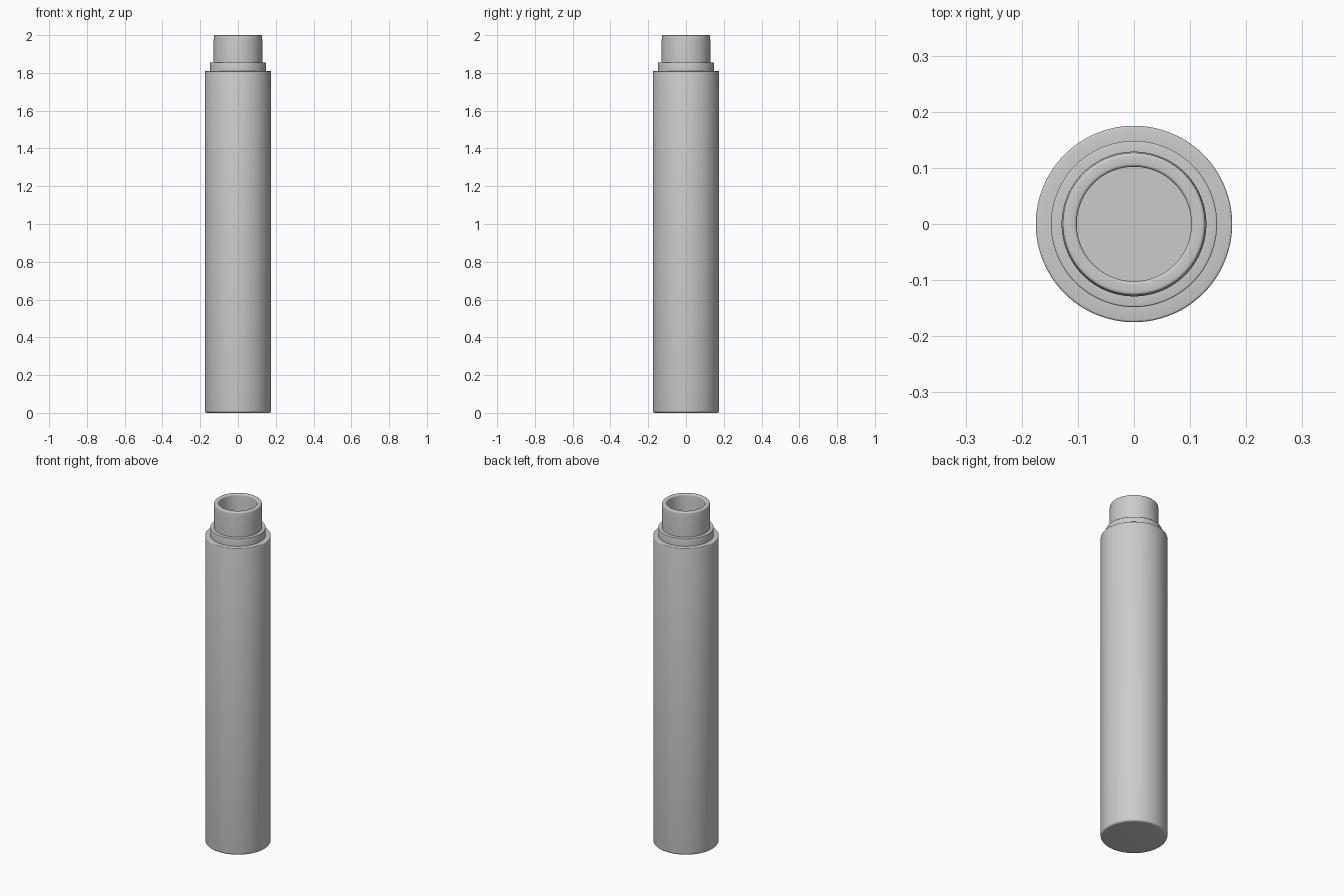
import bpy
import math

cube = bpy.data.objects.get("Cube")
if cube:
    bpy.data.objects.remove(cube, do_unlink=True)

SEGMENTS = 96


def make_material(name, color):
    mat = bpy.data.materials.new(name)
    mat.use_nodes = True
    mat.diffuse_color = color
    mat.node_tree.nodes["Principled BSDF"].inputs["Base Color"].default_value = color
    return mat


def lathe(name, profile, mat):
    """Revolve a (radius, height) profile about z; zero radius closes an end."""
    verts, rings, faces = [], [], []
    for r, z in profile:
        count = SEGMENTS if r > 0 else 1
        rings.append([len(verts) + i for i in range(count)])
        for i in range(count):
            a = math.tau * i / SEGMENTS
            verts.append((r * math.cos(a), r * math.sin(a), z))
    for low, high in zip(rings, rings[1:]):
        for i in range(SEGMENTS):
            j = (i + 1) % SEGMENTS
            if len(low) == 1:
                faces.append((low[0], high[j], high[i]))
            elif len(high) == 1:
                faces.append((low[i], low[j], high[0]))
            else:
                faces.append((low[i], low[j], high[j], high[i]))
    mesh = bpy.data.meshes.new(name)
    mesh.from_pydata(verts, [], faces)
    mesh.materials.append(mat)
    obj = bpy.data.objects.new(name, mesh)
    bpy.context.collection.objects.link(obj)
    bpy.ops.object.select_all(action="DESELECT")
    obj.select_set(True)
    bpy.context.view_layer.objects.active = obj
    bpy.ops.object.shade_smooth_by_angle(angle=math.radians(40))
    return obj


def arc(center_r, center_z, radius, start, end, steps=5):
    """Points of a rounded corner, angles in degrees."""
    angles = [math.radians(start + (end - start) * i / steps) for i in range(steps + 1)]
    return [(center_r + radius * math.cos(a), center_z + radius * math.sin(a)) for a in angles]


grey = make_material("plain grey", (0.6, 0.6, 0.6, 1))

# Outer wall: rounded base, long body, collar step and neck
outside = [(0, 0)] + arc(0.163, 0.012, 0.012, -90, 0)
outside += arc(0.171, 1.806, 0.004, 0, 90, 3)
outside += [(0.148, 1.81)] + arc(0.145, 1.852, 0.003, 0, 90, 3)
outside += [(0.129, 1.855)]

# Rounded lip at the mouth
lip = [(0.129, 1.97)] + arc(0.121, 1.994, 0.006, 0, 90) + arc(0.108, 1.994, 0.006, 90, 180)

# Inner wall follows the outside down to the floor
inside = [(0.102, 1.83), (0.122, 1.83), (0.122, 1.785), (0.149, 1.785), (0.149, 0.026), (0, 0.026)]

lathe("bottle", outside + lip + inside, grey)
